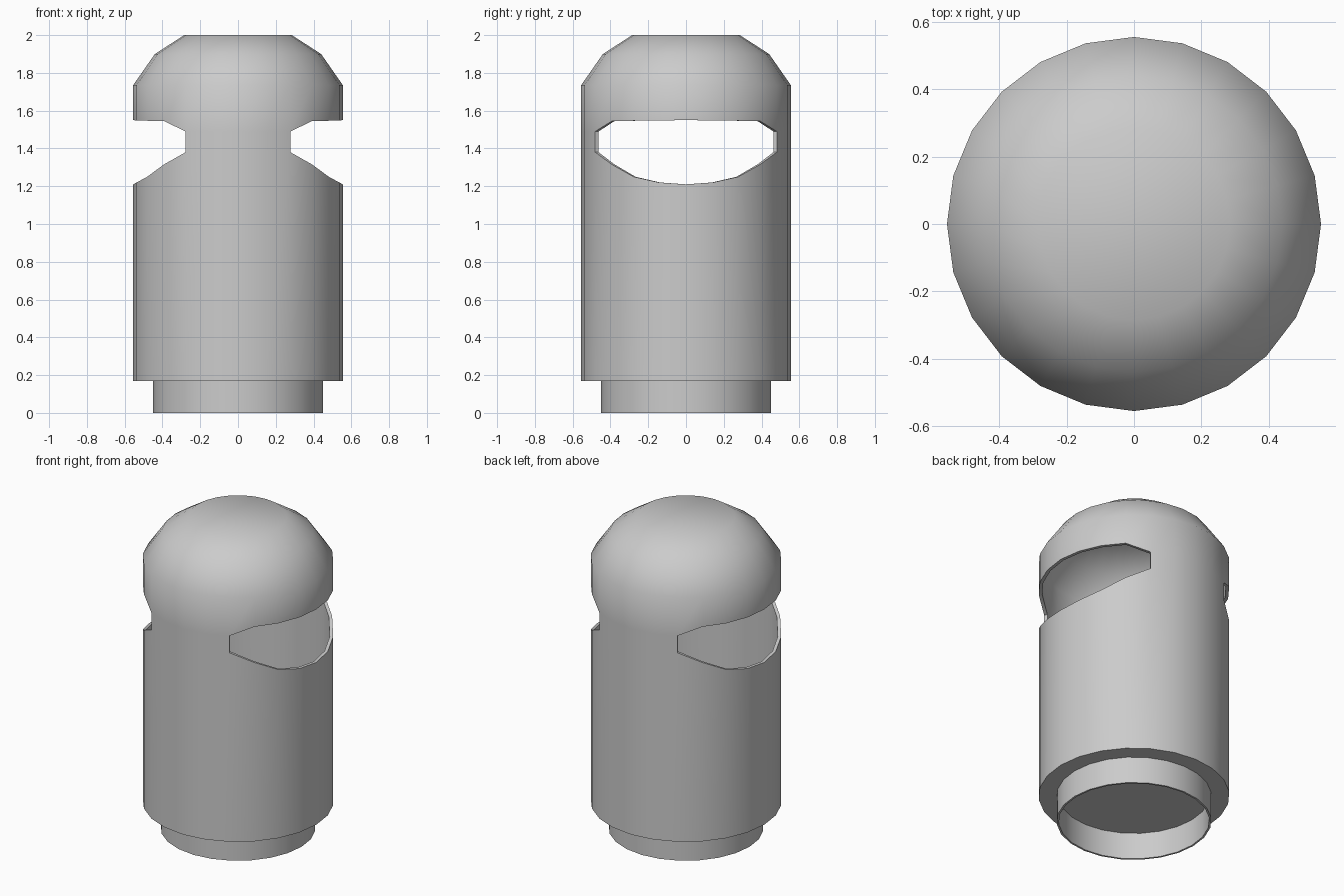
import bpy, bmesh, math

if "Cube" in bpy.data.objects:
    bpy.data.objects.remove(bpy.data.objects["Cube"])

SIDES = 24


def interp(table, x):
    """Linear interpolation in a short list of (x, value) pairs."""
    for (x0, v0), (x1, v1) in zip(table, table[1:]):
        if x <= x1:
            return v0 + (v1 - v0) * (x - x0) / (x1 - x0)
    return table[-1][1]


# Window edge heights by angle (degrees) away from the x axis
SILL = [(0, 1.21), (15, 1.22), (30, 1.25), (60, 1.38), (90, 1.38)]
HEAD = [(0, 1.55), (45, 1.545), (60, 1.49), (90, 1.49)]


def off_axis(deg):
    d = deg % 180
    return min(d, 180 - d)


def lathe(name, rows, thickness, hole_row=None, caps=False):
    """Revolve rows of (radius, height or height table) into a thin shell."""
    bm = bmesh.new()
    rings = []
    for r, h in rows:
        ring = []
        for i in range(SIDES):
            deg = 360 * i / SIDES
            a = math.radians(deg)
            z = interp(h, off_axis(deg)) if isinstance(h, list) else h
            ring.append(bm.verts.new((r * math.cos(a), r * math.sin(a), z)))
        rings.append(ring)
    for k, (lo, hi) in enumerate(zip(rings, rings[1:])):
        for i in range(SIDES):
            mid = 360 * (i + 0.5) / SIDES
            if k == hole_row and off_axis(mid) < 60:
                continue
            j = (i + 1) % SIDES
            bm.faces.new((lo[i], lo[j], hi[j], hi[i]))
    if caps:
        bm.faces.new(rings[0][::-1])
        bm.faces.new(rings[-1])
    mesh = bpy.data.meshes.new(name)
    bm.to_mesh(mesh)
    bm.free()
    obj = bpy.data.objects.new(name, mesh)
    bpy.context.collection.objects.link(obj)
    # Wall thickness goes inward
    mod = obj.modifiers.new("wall", 'SOLIDIFY')
    mod.thickness = thickness
    mod.offset = -1
    bpy.ops.object.select_all(action='DESELECT')
    obj.select_set(True)
    bpy.context.view_layer.objects.active = obj
    bpy.ops.object.modifier_apply(modifier="wall")
    bpy.ops.object.shade_smooth_by_angle(angle=math.radians(40))
    return obj


# Hollow post with domed cap and two side windows
lathe("post_shell",
      [(0.555, 0.17), (0.555, SILL), (0.555, HEAD), (0.555, 1.735),
       (0.44, 1.90), (0.285, 2.0)],
      0.02, hole_row=1, caps=True)

# Open foot ring under the post
lathe("foot_ring", [(0.45, 0.0), (0.45, 0.17)], 0.012)
